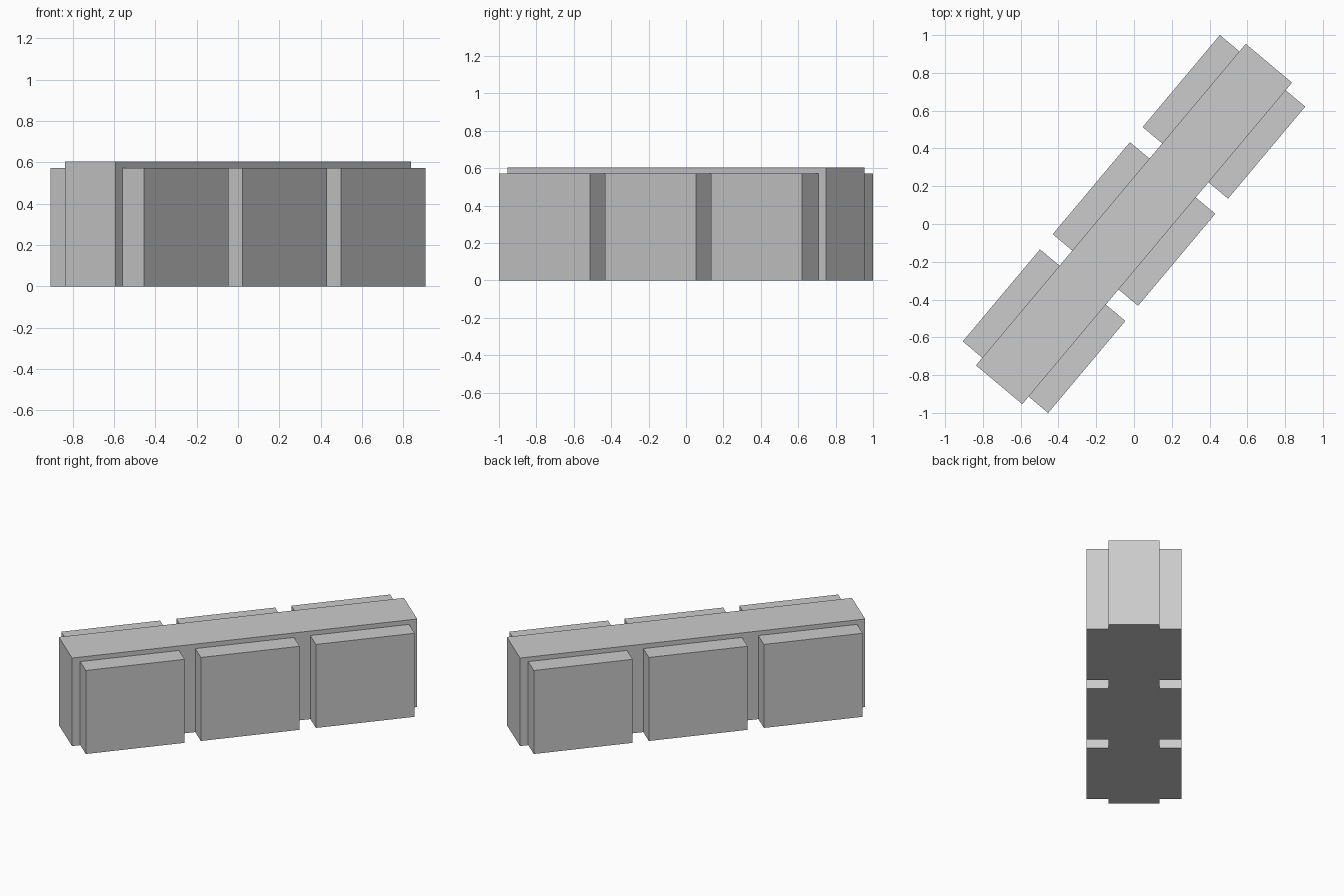
import bpy
from mathutils import Matrix
from math import radians

if "Cube" in bpy.data.objects:
    bpy.data.objects.remove(bpy.data.objects["Cube"])

TURN = Matrix.Rotation(radians(50), 4, 'Z')
CORE_LENGTH, CORE_WIDTH, CORE_HEIGHT = 2.222, 0.32, 0.604
PANEL_LENGTH, PANEL_DEPTH, PANEL_HEIGHT = 0.636, 0.135, 0.573


def box(name, size, u, v):
    """Box standing on the ground, placed along (u) and across (v) the barrier."""
    bpy.ops.mesh.primitive_cube_add(size=1)
    obj = bpy.context.object
    obj.name = name
    place = TURN @ Matrix.Translation((u, v, size[2] / 2))
    obj.data.transform(place @ Matrix.Diagonal((*size, 1)))
    return obj


# Long central core
box("core", (CORE_LENGTH, CORE_WIDTH, CORE_HEIGHT), 0, 0)

# Three raised panels on each long side
for side, label in ((-1, "right"), (1, "left")):
    for i in (-1, 0, 1):
        box(f"{label}_panel_{i + 2}", (PANEL_LENGTH, PANEL_DEPTH, PANEL_HEIGHT),
            i * CORE_LENGTH / 3, side * (CORE_WIDTH + PANEL_DEPTH) / 2)
